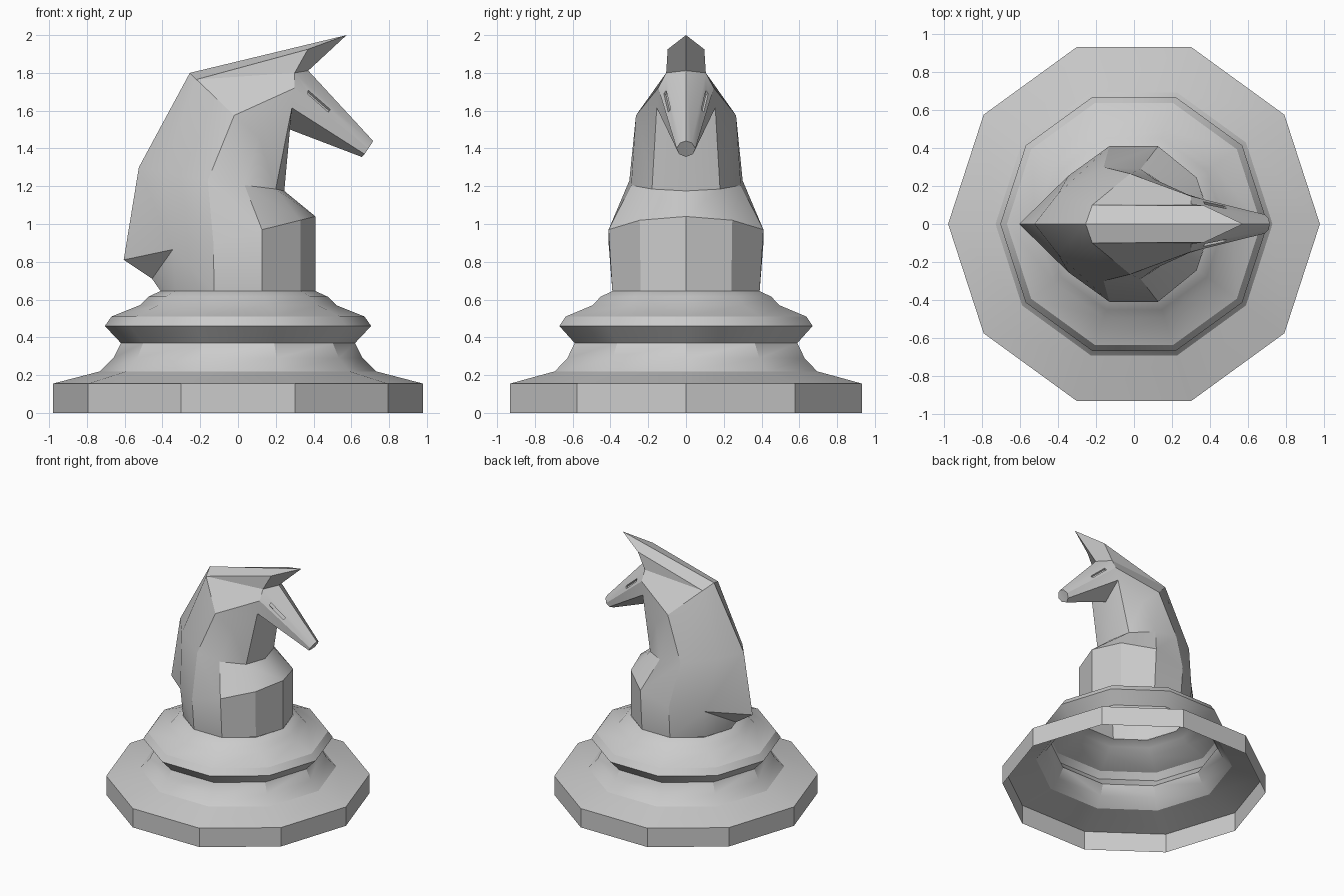
import bpy, bmesh, math
from mathutils import Vector

if "Cube" in bpy.data.objects:
    bpy.data.objects.remove(bpy.data.objects["Cube"])


def finish(bm, name, angle):
    bmesh.ops.remove_doubles(bm, verts=bm.verts, dist=0.0005)
    bmesh.ops.recalc_face_normals(bm, faces=bm.faces)
    mesh = bpy.data.meshes.new(name)
    bm.to_mesh(mesh)
    bm.free()
    ob = bpy.data.objects.new(name, mesh)
    bpy.context.collection.objects.link(ob)
    bpy.ops.object.select_all(action='DESELECT')
    ob.select_set(True)
    bpy.context.view_layer.objects.active = ob
    bpy.ops.object.shade_smooth_by_angle(angle=math.radians(angle))
    return ob


# Ten-sided stepped pedestal, an open shell underneath
profile = [(.98, 0), (.98, .155), (.73, .22), (.66, .29), (.62, .37), (.705, .46),
           (.67, .51), (.52, .57), (.475, .615), (.41, .645)]
bm = bmesh.new()
rings = [[bm.verts.new((r * math.cos(i * math.tau / 10), r * math.sin(i * math.tau / 10), z))
          for i in range(10)] for r, z in profile]
for a, b in zip(rings, rings[1:]):
    for i in range(10):
        j = (i + 1) % 10
        bm.faces.new((a[i], a[j], b[j], b[i]))
finish(bm, "pedestal", 31)

# Half cross-sections of chest and neck, front centre to back centre
foot = [(.41, 0, .645), (.33, .24, .645), (.127, .39, .645),
        (-.127, .39, .645), (-.33, .24, .645), (-.41, 0, .645)]
chest = [(.41, 0, 1.04), (.33, .245, 1.02), (.127, .41, .97),
         (-.13, .41, .90), (-.345, .255, .865), (-.455, 0, .71)]
mane_end = (-.605, 0, .81)
neck = [(.245, 0, 1.175), (.2, .18, 1.185), (.035, .29, 1.205),
        (-.16, .30, 1.23), (-.4, .16, 1.275), (-.525, 0, 1.3)]
crown = [(.275, 0, 1.5), (.285, .155, 1.615), (.11, .235, 1.46),
         (-.02, .265, 1.575), (-.22, .1, 1.765), (-.255, 0, 1.8)]
# Half cross-sections of head root and nose, top to bottom
head = [(.372, 0, 1.812), (.3, .105, 1.8), (.3, .147, 1.72), crown[1], crown[0]]
nose = [(.715, 0, 1.44), (.71, .03, 1.43), (.69, .05, 1.40), (.67, .037, 1.37), (.655, 0, 1.355)]
ear_tip, ear_side = (.575, 0, 2.0), (.37, .097, 1.925)

polys = []


def loft(a, b):
    polys.extend((a[i], a[i + 1], b[i + 1], b[i]) for i in range(len(a) - 1))


loft(foot, chest)
chest_top = chest[:5] + [mane_end]
polys.append((chest[5], chest[4], mane_end))
loft(chest_top, neck)
loft(neck, crown)

# Cheek, crest and ear
polys += [(crown[1], crown[2], crown[3], head[2]),
          (crown[3], crown[4], head[1], head[2]),
          (crown[4], ear_side, head[1]),
          (crown[4], crown[5], ear_tip, ear_side),
          (ear_side, ear_tip, head[0], head[1])]

# Snout, leaving the eye panel for the recess below
for i in (0, 2, 3):
    polys.append((head[i], head[i + 1], nose[i + 1], nose[i]))
polys.append(tuple(nose))

# Sunken eye slot
panel = [Vector(p) for p in (head[1], head[2], nose[2], nose[1])]


def on_panel(s, t):
    return panel[0].lerp(panel[3], s).lerp(panel[1].lerp(panel[2], s), t)


slot = [on_panel(*st) for st in ((.18, .36), (.17, .66), (.45, .72), (.47, .36))]
inward = (panel[3] - panel[0]).cross(panel[1] - panel[0]).normalized()
if inward.y > 0:
    inward = -inward
floor = [p + inward * .015 for p in slot]
loft(panel + panel[:1], slot + slot[:1])
loft(slot + slot[:1], floor + floor[:1])
polys.append(tuple(floor))

# Mirror every face across y = 0
bm = bmesh.new()
for side in (1, -1):
    for poly in polys:
        bm.faces.new([bm.verts.new((p[0], p[1] * side, p[2])) for p in poly])
finish(bm, "horse_head", 31)
